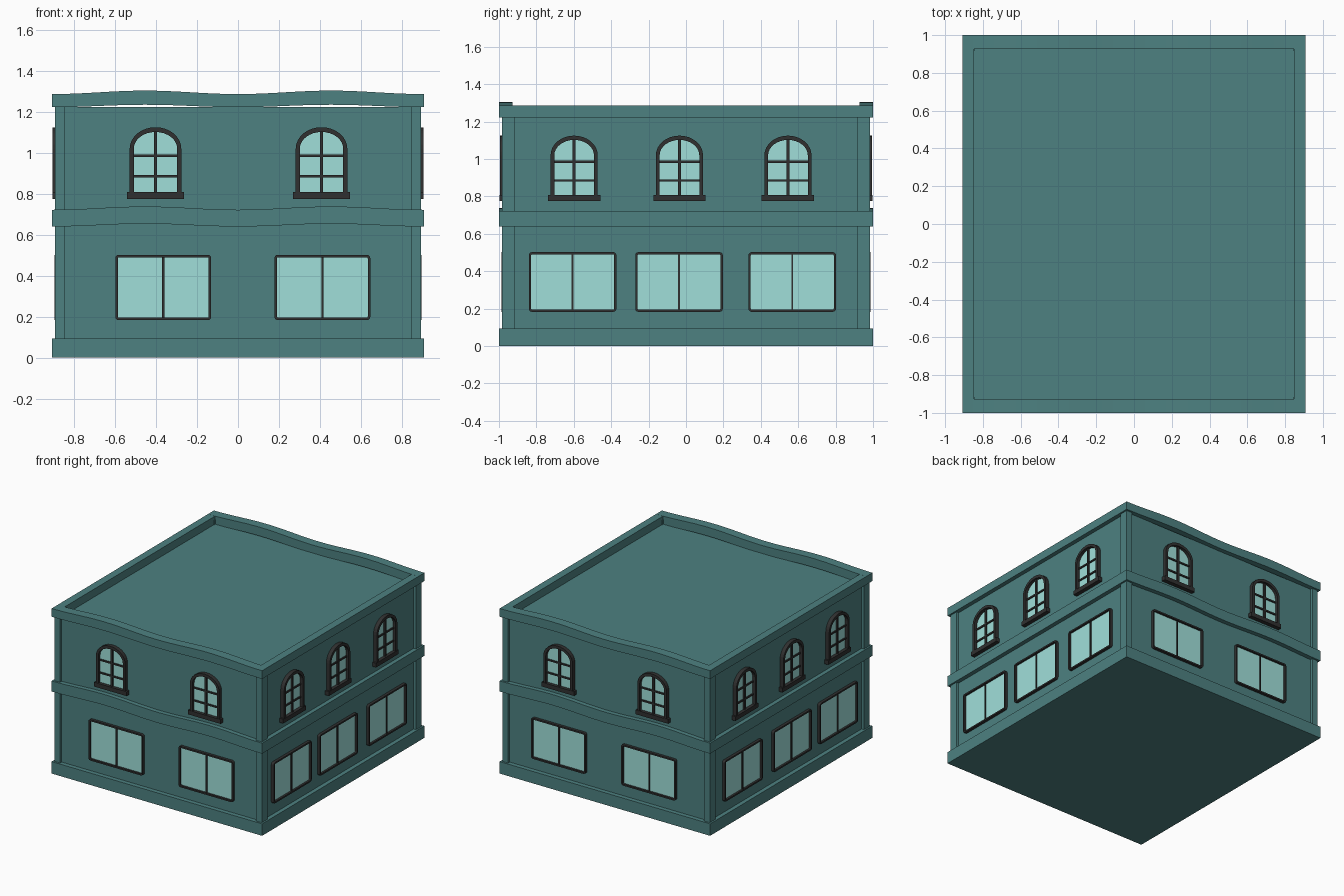
import bpy, bmesh, math

if "Cube" in bpy.data.objects:
    bpy.data.objects.remove(bpy.data.objects["Cube"])

WX, WY = 0.875, 0.965      # wall half sizes
OX, OY = 0.908, 1.0        # outer half sizes of plinth and bands


def material(name, rgb):
    m = bpy.data.materials.new(name)
    m.diffuse_color = (*rgb, 1)
    m.use_nodes = True
    m.node_tree.nodes["Principled BSDF"].inputs["Base Color"].default_value = m.diffuse_color
    return m


TEAL = material("teal_wall", (0.075, 0.22, 0.22))
GLASS = material("pale_glass", (0.35, 0.74, 0.70))
DARK = material("dark_trim", (0.03, 0.03, 0.03))


def finish(bm, name, mat):
    bmesh.ops.recalc_face_normals(bm, faces=bm.faces)
    me = bpy.data.meshes.new(name)
    bm.to_mesh(me)
    bm.free()
    me.materials.append(mat)
    ob = bpy.data.objects.new(name, me)
    bpy.context.collection.objects.link(ob)
    return ob


def add_box(bm, lo, hi, place=lambda *p: p):
    v = [bm.verts.new(place(x, y, z)) for x in (lo[0], hi[0])
         for y in (lo[1], hi[1]) for z in (lo[2], hi[2])]
    for f in ((0, 1, 3, 2), (4, 5, 7, 6), (0, 1, 5, 4), (2, 3, 7, 6), (0, 2, 6, 4), (1, 3, 7, 5)):
        bm.faces.new([v[i] for i in f])


def box(name, lo, hi, mat=TEAL):
    bm = bmesh.new()
    add_box(bm, lo, hi)
    return finish(bm, name, mat)


def add_ring(bm, outer, inner, d0, d1, place):
    """Frame between two matching (u, z) outlines, from depth d0 to d1."""
    loops = [[bm.verts.new(place(u, d, z)) for u, z in pts]
             for pts, d in ((outer, d0), (outer, d1), (inner, d1), (inner, d0))]
    n = len(outer)
    for k in range(4):
        a, b = loops[k], loops[(k + 1) % 4]
        for i in range(n):
            j = (i + 1) % n
            bm.faces.new((a[i], a[j], b[j], b[i]))


def add_pane(bm, outline, d, place):
    front = [bm.verts.new(place(u, d, z)) for u, z in outline]
    back = [bm.verts.new(place(u, -0.005, z)) for u, z in outline]
    bm.faces.new(front)
    for i in range(len(front)):
        j = (i + 1) % len(front)
        bm.faces.new((front[i], front[j], back[j], back[i]))


def arch(c, w, z0, spring, rise, n=16):
    pts = [(c - w, z0), (c + w, z0)]
    for i in range(n + 1):
        a = math.pi * i / n
        pts.append((c + w * math.cos(a), spring + rise * math.sin(a)))
    return pts


def rounded(c, w, z0, z1, r, n=3):
    pts = []
    for cx, cz, s in ((c + w - r, z0 + r, -90), (c + w - r, z1 - r, 0),
                      (c - w + r, z1 - r, 90), (c - w + r, z0 + r, 180)):
        for i in range(n + 1):
            a = math.radians(s + 90 * i / n)
            pts.append((cx + r * math.cos(a), cz + r * math.sin(a)))
    return pts


def arched_window(tag, c, place):
    bm = bmesh.new()
    add_pane(bm, arch(c, 0.115, 0.80, 1.02, 0.093), 0.006, place)
    finish(bm, "arched_glass_" + tag, GLASS)
    bm = bmesh.new()
    add_ring(bm, arch(c, 0.126, 0.80, 1.02, 0.105), arch(c, 0.106, 0.80, 1.02, 0.082), -0.005, 0.03, place)
    add_box(bm, (c - 0.14, -0.005, 0.775), (c + 0.14, 0.032, 0.808), place)
    add_box(bm, (c - 0.008, 0, 0.80), (c + 0.008, 0.018, 1.108), place)
    for z in (0.885, 0.985):
        add_box(bm, (c - 0.11, 0, z - 0.006), (c + 0.11, 0.015, z + 0.006), place)
    finish(bm, "arched_frame_" + tag, DARK)


def wide_window(tag, c, place):
    bm = bmesh.new()
    add_pane(bm, rounded(c, 0.228, 0.19, 0.495, 0.01), 0.006, place)
    finish(bm, "wide_glass_" + tag, GLASS)
    bm = bmesh.new()
    add_ring(bm, rounded(c, 0.234, 0.183, 0.502, 0.016), rounded(c, 0.222, 0.195, 0.49, 0.006), -0.005, 0.022, place)
    add_box(bm, (c - 0.005, 0, 0.19), (c + 0.005, 0.014, 0.495), place)
    finish(bm, "wide_frame_" + tag, DARK)


def wavy_band(name, s, z0, z1, a0, a1, y_in, n=32):
    """Front or back band whose height ripples along x."""
    bm = bmesh.new()
    rows = []
    for i in range(n + 1):
        x = -OX + 2 * OX * i / n
        w = (1 - math.cos(2 * math.pi * x / OX)) / 2
        rows.append([bm.verts.new((x, s * y, z)) for y, z in
                     ((OY, z0 + a0 * w), (OY, z1 + a1 * w), (y_in, z1 + a1 * w), (y_in, z0 + a0 * w))])
    for a, b in zip(rows, rows[1:]):
        for k in range(4):
            m = (k + 1) % 4
            bm.faces.new((a[k], a[m], b[m], b[k]))
    bm.faces.new(rows[0])
    bm.faces.new(rows[-1])
    finish(bm, name, TEAL)


# Main body with flat roof, and plinth
box("walls_and_roof", (-WX, -WY, 0.02), (WX, WY, 1.225))
box("plinth", (-OX, -OY, 0), (OX, OY, 0.093))

# Corner posts
for sx in (-1, 1):
    for sy in (-1, 1):
        xs, ys = sorted((sx * 0.845, sx * 0.895)), sorted((sy * 0.915, sy * 0.985))
        box("corner_post", (xs[0], ys[0], 0.05), (xs[1], ys[1], 1.26))

# Middle band and parapet: rippled front and back, straight sides
for s, side in ((-1, "front"), (1, "back")):
    wavy_band("middle_band_" + side, s, 0.64, 0.722, 0.014, 0.016, 0.93)
    wavy_band("parapet_" + side, s, 1.223, 1.287, 0.012, 0.017, 0.927)
for s, side in ((-1, "left"), (1, "right")):
    xs = sorted((s * 0.848, s * OX))
    box("middle_band_" + side, (xs[0], -0.93, 0.64), (xs[1], 0.93, 0.722))
    box("parapet_" + side, (xs[0], -0.927, 1.223), (xs[1], 0.927, 1.287))

# Windows: u runs along the wall, d points outward
for s, side in ((-1, "front"), (1, "back")):
    place = lambda u, d, z, s=s: (u, s * (WY + d), z)
    for i, (top, low) in enumerate(((-0.403, -0.365), (0.408, 0.412))):
        arched_window(f"{side}_{i + 1}", top, place)
        wide_window(f"{side}_{i + 1}", low, place)
for s, side in ((-1, "left"), (1, "right")):
    place = lambda u, d, z, s=s: (s * (WX + d), u, z)
    for i, (top, low) in enumerate(((-0.598, -0.606), (-0.035, -0.037), (0.545, 0.568))):
        arched_window(f"{side}_{i + 1}", top, place)
        wide_window(f"{side}_{i + 1}", low, place)
